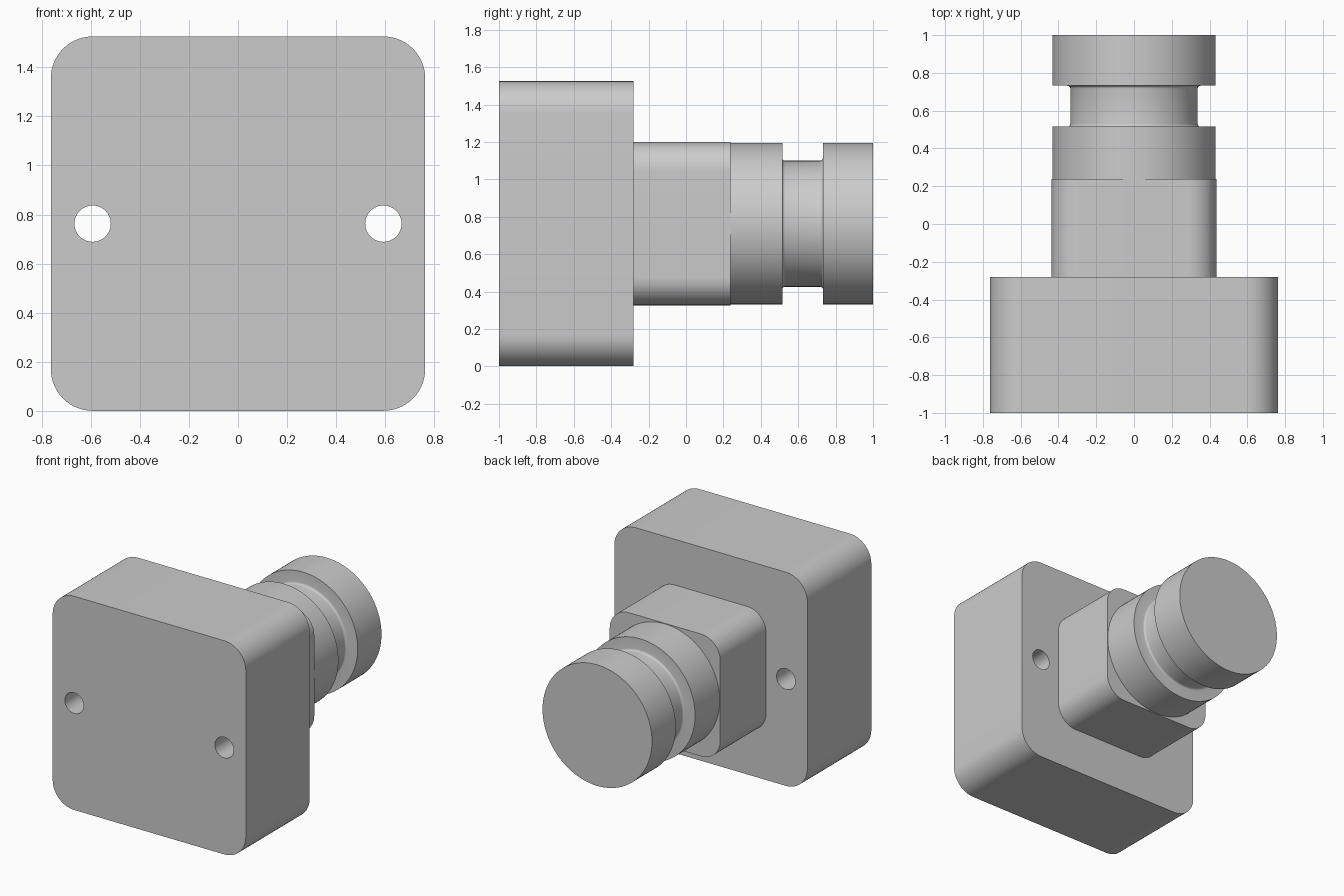
import bpy, bmesh, math
from mathutils import Matrix

if "Cube" in bpy.data.objects:
    bpy.data.objects.remove(bpy.data.objects["Cube"], do_unlink=True)

CENTRE_Z = 0.763

grey = bpy.data.materials.new("light grey")
grey.use_nodes = True
grey.diffuse_color = (0.6, 0.6, 0.6, 1)
grey.node_tree.nodes["Principled BSDF"].inputs["Base Color"].default_value = (0.6, 0.6, 0.6, 1)


def finish(name, bm):
    """Turn a bmesh into a named object with the shared material."""
    bmesh.ops.recalc_face_normals(bm, faces=bm.faces)
    mesh = bpy.data.meshes.new(name)
    bm.to_mesh(mesh)
    bm.free()
    mesh.materials.append(grey)
    obj = bpy.data.objects.new(name, mesh)
    bpy.context.collection.objects.link(obj)
    return obj


def smooth(obj):
    bpy.ops.object.select_all(action="DESELECT")
    obj.select_set(True)
    bpy.context.view_layer.objects.active = obj
    bpy.ops.object.shade_smooth_by_angle(angle=math.radians(30))


def rounded_block(name, half, y0, y1, radius):
    """Square block along y with its four long edges rounded."""
    bm = bmesh.new()
    bmesh.ops.create_cube(bm, size=1)
    bmesh.ops.scale(bm, verts=bm.verts, vec=(2 * half, y1 - y0, 2 * half))
    bmesh.ops.translate(bm, verts=bm.verts, vec=(0, (y0 + y1) / 2, CENTRE_Z))
    long_edges = [e for e in bm.edges
                  if abs(e.verts[0].co.y - e.verts[1].co.y) > 0.01]
    bmesh.ops.bevel(bm, geom=long_edges, offset=radius, segments=14,
                    profile=0.5, affect="EDGES")
    return finish(name, bm)


def lathe(name, profile, steps=96):
    """Closed turned solid around the y axis from (radius, y) points."""
    bm = bmesh.new()
    rings = []
    for r, y in profile:
        angles = [2 * math.pi * i / steps for i in range(steps)]
        rings.append([bm.verts.new((r * math.cos(a), y, CENTRE_Z + r * math.sin(a)))
                      for a in angles])
    for a, b in zip(rings, rings[1:]):
        for i in range(steps):
            j = (i + 1) % steps
            bm.faces.new((a[i], a[j], b[j], b[i]))
    bm.faces.new(rings[0])
    bm.faces.new(rings[-1])
    return finish(name, bm)


# Base block with two through holes
base = rounded_block("base_block", 0.762, -1.0, -0.28, 0.17)
bm = bmesh.new()
for side in (-1, 1):
    place = Matrix.Translation((side * 0.592, -0.64, CENTRE_Z)) @ Matrix.Rotation(math.pi / 2, 4, "X")
    bmesh.ops.create_cone(bm, cap_ends=True, segments=48, radius1=0.074,
                          radius2=0.074, depth=1, matrix=place)
cutter = finish("hole_cutter", bm)
cutter.hide_render = True
cut = base.modifiers.new("holes", "BOOLEAN")
cut.operation = "DIFFERENCE"
cut.solver = "EXACT"
cut.object = cutter
bpy.context.view_layer.objects.active = base
bpy.ops.object.modifier_apply(modifier=cut.name)
bpy.data.objects.remove(cutter, do_unlink=True)
smooth(base)

# Square neck
smooth(rounded_block("square_neck", 0.436, -0.29, 0.237, 0.15))

# Round knob with a groove, small fillets at the groove floor
R, FLOOR, FILLET = 0.432, 0.337, 0.015
START, END = 0.515, 0.732
arc = [math.pi / 2 * i / 4 for i in range(5)]
near = [(FLOOR + FILLET * (1 - math.sin(a)), START + FILLET * (1 - math.cos(a))) for a in arc]
far = [(r, START + END - y) for r, y in reversed(near)]
smooth(lathe("grooved_knob", [(R, 0.2), (R, START)] + near + far + [(R, END), (R, 1.0)]))
